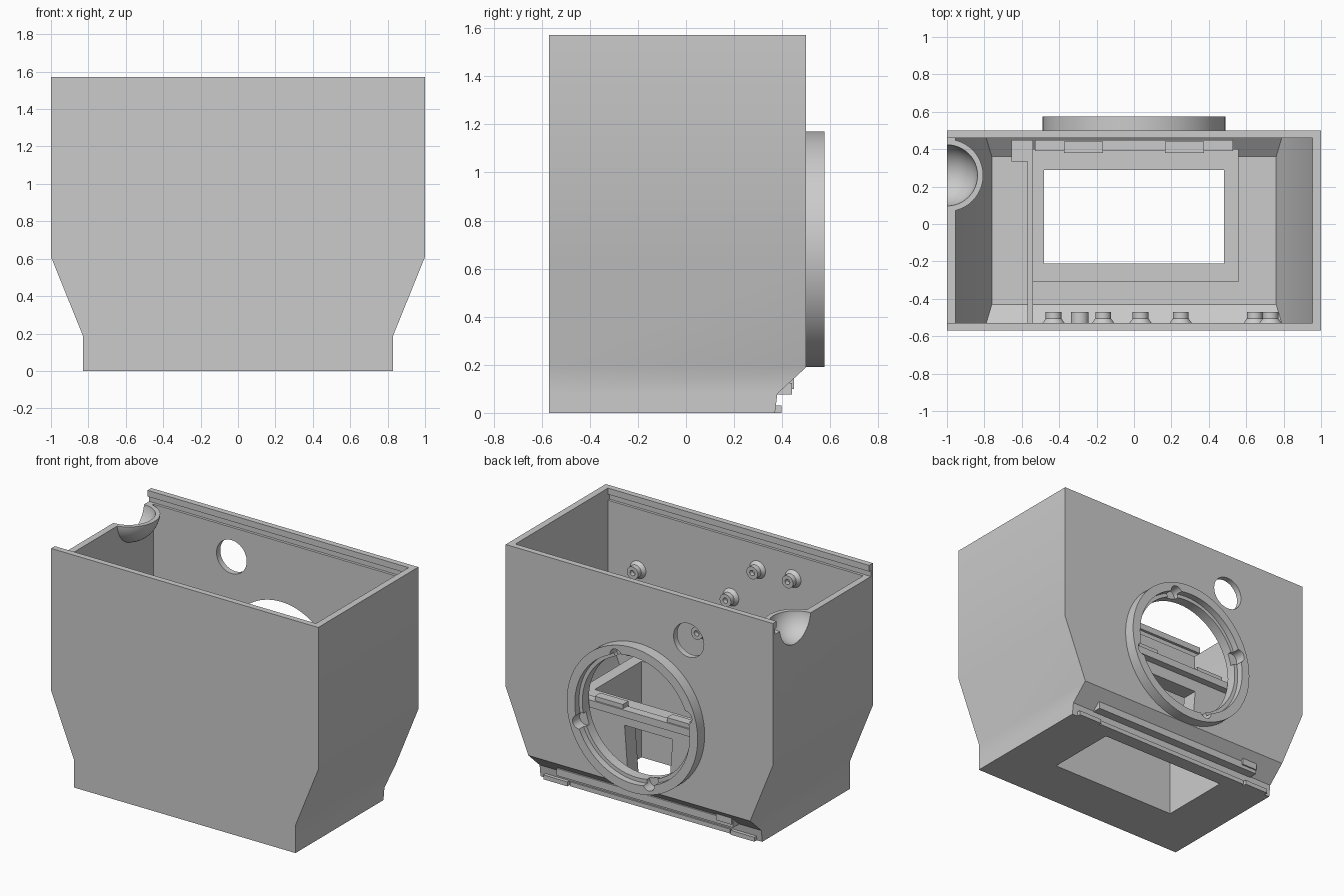
import bpy, bmesh, math
from mathutils import Matrix

cube = bpy.data.objects.get("Cube")
if cube:
    bpy.data.objects.remove(cube, do_unlink=True)

grey = bpy.data.materials.new("plain grey")
grey.use_nodes = True
grey.diffuse_color = (0.6, 0.6, 0.6, 1)
grey.node_tree.nodes["Principled BSDF"].inputs["Base Color"].default_value = (0.6, 0.6, 0.6, 1)


def make(name, bm):
    bmesh.ops.recalc_face_normals(bm, faces=bm.faces)
    mesh = bpy.data.meshes.new(name)
    bm.to_mesh(mesh)
    bm.free()
    mesh.materials.append(grey)
    ob = bpy.data.objects.new(name, mesh)
    bpy.context.collection.objects.link(ob)
    return ob


def loft(name, sections):
    """Stack of rectangles: (z, x0, x1, y0, y1)."""
    bm = bmesh.new()
    rings = [[bm.verts.new(p) for p in ((a, c, z), (b, c, z), (b, d, z), (a, d, z))]
             for z, a, b, c, d in sections]
    for lo, hi in zip(rings, rings[1:]):
        for i in range(4):
            j = (i + 1) % 4
            bm.faces.new((lo[i], lo[j], hi[j], hi[i]))
    bm.faces.new(rings[0])
    bm.faces.new(rings[-1])
    return make(name, bm)


def box(name, x0, x1, y0, y1, z0, z1):
    return loft(name, [(z0, x0, x1, y0, y1), (z1, x0, x1, y0, y1)])


def rod(name, x, z, y0, y1, r0, r1=None, sides=64):
    """Cylinder or cone along y."""
    bm = bmesh.new()
    bmesh.ops.create_cone(bm, cap_ends=True, segments=sides, radius1=r0,
                          radius2=r0 if r1 is None else r1, depth=y1 - y0,
                          matrix=Matrix.Translation((x, (y0 + y1) / 2, z))
                          @ Matrix.Rotation(-math.pi / 2, 4, 'X'))
    return make(name, bm)


def ball(name, r):
    bm = bmesh.new()
    bmesh.ops.create_uvsphere(bm, u_segments=48, v_segments=24, radius=r,
                              matrix=Matrix.Translation((-1, 0.26, 1.51)))
    return make(name, bm)


def combine(ob, other, op='DIFFERENCE'):
    mod = ob.modifiers.new("shape", 'BOOLEAN')
    mod.operation, mod.solver, mod.object = op, 'EXACT', other
    bpy.context.view_layer.objects.active = ob
    bpy.ops.object.modifier_apply(modifier=mod.name)
    bpy.data.objects.remove(other, do_unlink=True)


def smooth(ob):
    bpy.ops.object.select_all(action='DESELECT')
    ob.select_set(True)
    bpy.context.view_layer.objects.active = ob
    bpy.ops.object.shade_smooth_by_angle(angle=math.radians(30))


# Tapered housing shell, hollowed from above
FRONT, BACK, TOP, RIM = -0.57, 0.5, 1.572, 1.49
body = loft("housing", [(0, -.83, .83, FRONT, .37), (.08, -.83, .83, FRONT, .38),
                        (.19, -.83, .83, FRONT, BACK), (.61, -1, 1, FRONT, BACK),
                        (TOP, -1, 1, FRONT, BACK)])
combine(body, loft("cavity", [(.13, -.76, .76, -.43, .36), (.21, -.79, .79, -.53, .46),
                              (.61, -.955, .955, -.53, .46), (1.7, -.955, .955, -.53, .46)]))
combine(body, box("floor_window", -.48, .48, -.21, .29, -.1, .3))

# Lid slot: open at one end, grooved along front and back
combine(body, box("lid_opening", -1.1, -.9, -.53, .46, RIM, 1.7))
combine(body, box("lid_groove", -1.1, .955, -.548, .478, RIM, 1.53))

# Openings in the back wall
RING_Z = 0.68
combine(body, rod("lens_hole", 0, RING_Z, .3, .7, .405, sides=96))
combine(body, rod("small_hole", -.37, 1.29, .4, .6, .113))

# Half bowl at the open end
combine(body, ball("bowl_cut", .18))
smooth(body)
bowl = ball("finger_bowl", .195)
combine(bowl, ball("bowl_inside", .165))
combine(bowl, box("bowl_bounds", -1, -.7, 0, .5, 1.2, RIM), 'INTERSECT')
smooth(bowl)

# Round mount on the back with four bayonet notches
ring = rod("mount_ring", 0, RING_Z, .49, .575, .49, sides=96)
combine(ring, rod("ring_bore", 0, RING_Z, .4, .535, .405, sides=96))
combine(ring, rod("ring_recess", 0, RING_Z, .53, .7, .43, sides=96))
for i in range(4):
    a = math.radians(73 + 90 * i)
    combine(ring, rod("notch", .42 * math.cos(a), RING_Z + .42 * math.sin(a),
                      .48, .7, .045, sides=24))
smooth(ring)

# Inner frame around the floor window
frame = box("inner_frame", -.56, .56, -.31, .40, .1, .65)
combine(frame, box("frame_window", -.48, .48, -.21, .29, 0, .8))
combine(frame, loft("frame_opening", [(.14, -.15, .15, .2, .5), (.53, -.18, .18, .2, .5)]))
box("frame_rail", -.53, .53, .39, .45, .61, .66)
for side in (-1, 1):
    x = side * .27
    box("frame_clip", x - .105, x + .105, .38, .44, .64, .69)
box("partition", -.57, -.54, -.535, .45, .1, .66)
box("partition_block", -.655, -.57, .335, .45, .1, .66)

# Flared screw bosses inside the front wall
for x, z in ((-.43, 1.33), (-.165, 1.32), (.035, 1.08), (.25, .8), (.645, .42), (.73, 1.08)):
    base = rod("boss_flare", x, z, -.535, -.505, .063, .042, 32)
    post = rod("boss_post", x, z, -.51, -.47, .042, sides=32)
    combine(post, rod("boss_hole", x, z, -.5, -.4, .018, sides=24))
    smooth(base)
    smooth(post)
smooth(rod("plain_boss", -.29, .75, -.535, -.47, .048, sides=32))

# Lip and foot tabs along the lower back edge
box("back_lip", -.66, .66, .35, .44, .076, .125)
box("lower_strip", -.6, .6, .36, .385, .0, .03)
for side in (-1, 1):
    x = side * .7
    box("foot_tab", x - .09, x + .09, .36, .397, 0, .03)
